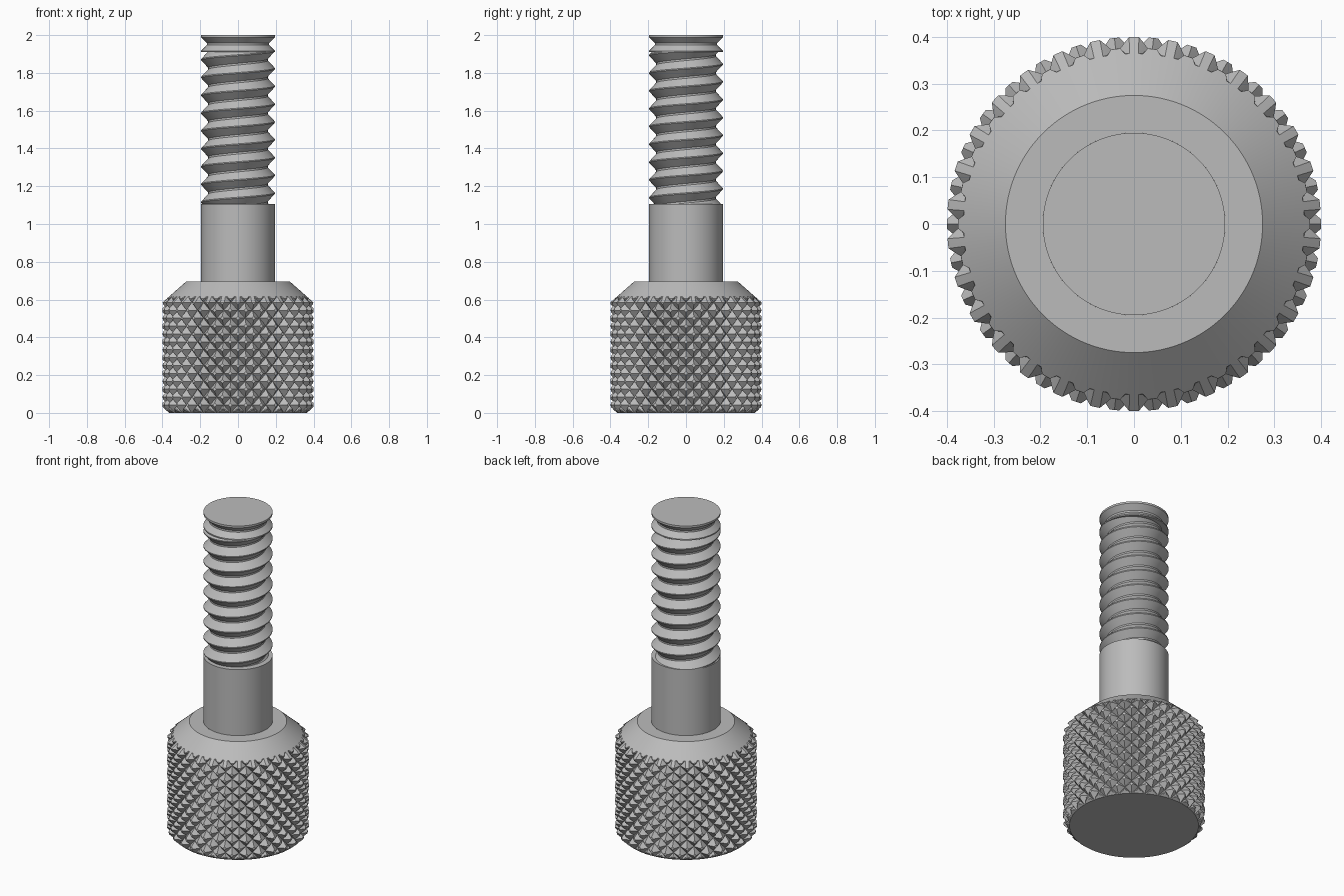
import bpy
import bmesh
import math

TAU = 2 * math.pi

cube = bpy.data.objects.get("Cube")
if cube:
    bpy.data.objects.remove(cube, do_unlink=True)

steel = bpy.data.materials.new("plain steel")
steel.use_nodes = True
steel.diffuse_color = (0.5, 0.5, 0.5, 1)
steel.node_tree.nodes["Principled BSDF"].inputs["Base Color"].default_value = (0.5, 0.5, 0.5, 1)


def polar(r, a, z):
    return (r * math.cos(a), r * math.sin(a), z)


def surface(bm, rows, columns, point):
    """Quad skin over point(row, angle), going once around the axis."""
    grid = [[bm.verts.new(point(j, TAU * i / columns)) for i in range(columns + 1)]
            for j in range(rows)]
    for low, high in zip(grid, grid[1:]):
        for i in range(columns):
            bm.faces.new((low[i], low[i + 1], high[i + 1], high[i]))
    bmesh.ops.remove_doubles(bm, verts=bm.verts, dist=0.00005)


def finish(name, bm):
    bmesh.ops.dissolve_degenerate(bm, edges=bm.edges, dist=0.00005)
    mesh = bpy.data.meshes.new(name)
    bm.to_mesh(mesh)
    bm.free()
    mesh.materials.append(steel)
    obj = bpy.data.objects.new(name, mesh)
    bpy.context.collection.objects.link(obj)
    bpy.ops.object.select_all(action='DESELECT')
    obj.select_set(True)
    bpy.context.view_layer.objects.active = obj
    bpy.ops.object.shade_smooth_by_angle(angle=math.radians(25))
    return obj


def lathe(name, profile, columns=120):
    bm = bmesh.new()
    surface(bm, len(profile), columns, lambda j, a: polar(profile[j][0], a, profile[j][1]))
    return finish(name, bm)


# Knurled grip: two crossing families of V grooves with chamfered ends
STARTS, DIV, ROWS = 30, 8, 59
HEAD_R, GROOVE = 0.4, 0.035
STEP = 0.6164 / ROWS
CHAMFER_LOW, CHAMFER_HIGH = 3 * STEP, (ROWS - 3) * STEP
SLOPE = 0.125 / 0.11


def envelope(z):
    return HEAD_R - SLOPE * max(0, CHAMFER_LOW - z, z - CHAMFER_HIGH)


def knurl_radius(a, z):
    around = a * STARTS / TAU
    along = (z - CHAMFER_HIGH) / (STEP * DIV)
    cut = 0
    for u in (around + along, around - along):
        off = abs(u - round(u))
        cut = max(cut, GROOVE * (1 - off / 0.375))
    return min(envelope(z), HEAD_R - cut)


bm = bmesh.new()
surface(bm, ROWS + 1, STARTS * DIV, lambda j, a: polar(HEAD_R, a, j * STEP))
bmesh.ops.poke(bm, faces=bm.faces)
for v in bm.verts:
    a = math.atan2(v.co.y, v.co.x)
    v.co = polar(knurl_radius(a, v.co.z), a, v.co.z)
finish("knurled_grip", bm)

# Head base
lathe("head_base", [(0, 0), (envelope(0), 0)], STARTS * DIV)

# Head shoulder and plain shank
SHANK_R, ROOT_R = 0.195, 0.158
THREAD_LOW, THREAD_HIGH = 1.105, 1.91
TOP = ROWS * STEP
lathe("head_shoulder", [(envelope(TOP), TOP), (0.275, 0.695), (SHANK_R, 0.695)], STARTS * DIV)
lathe("plain_shank", [(SHANK_R, 0.695), (SHANK_R, THREAD_LOW), (0, THREAD_LOW)])

# Helical thread, trimmed level at both ends
PITCH, CREST_Z = 0.0943, 1.82
FORM = [(0, SHANK_R), (0.06, SHANK_R), (0.48, ROOT_R), (0.58, ROOT_R), (1, SHANK_R)]


def thread_radius(a, z):
    t = ((z - CREST_Z) / PITCH - a / TAU) % 1
    for (t0, r0), (t1, r1) in zip(FORM, FORM[1:]):
        if t <= t1:
            return r0 + (r1 - r0) * (t - t0) / (t1 - t0)
    return SHANK_R


def thread_point(j, a):
    turn, k = divmod(j, 4)
    z = CREST_Z + PITCH * (turn - 10 + FORM[k][0] + a / TAU)
    z = min(max(z, THREAD_LOW), THREAD_HIGH)
    return polar(thread_radius(a, z), a, z)


bm = bmesh.new()
surface(bm, 4 * 13, 96, thread_point)
finish("screw_thread", bm)

# Grooved tip
lathe("grooved_tip", [(0, THREAD_HIGH), (SHANK_R, THREAD_HIGH), (SHANK_R, 1.917),
                      (0.165, 1.947), (0.165, 1.958), (SHANK_R, 1.988),
                      (SHANK_R, 2), (0, 2)])
